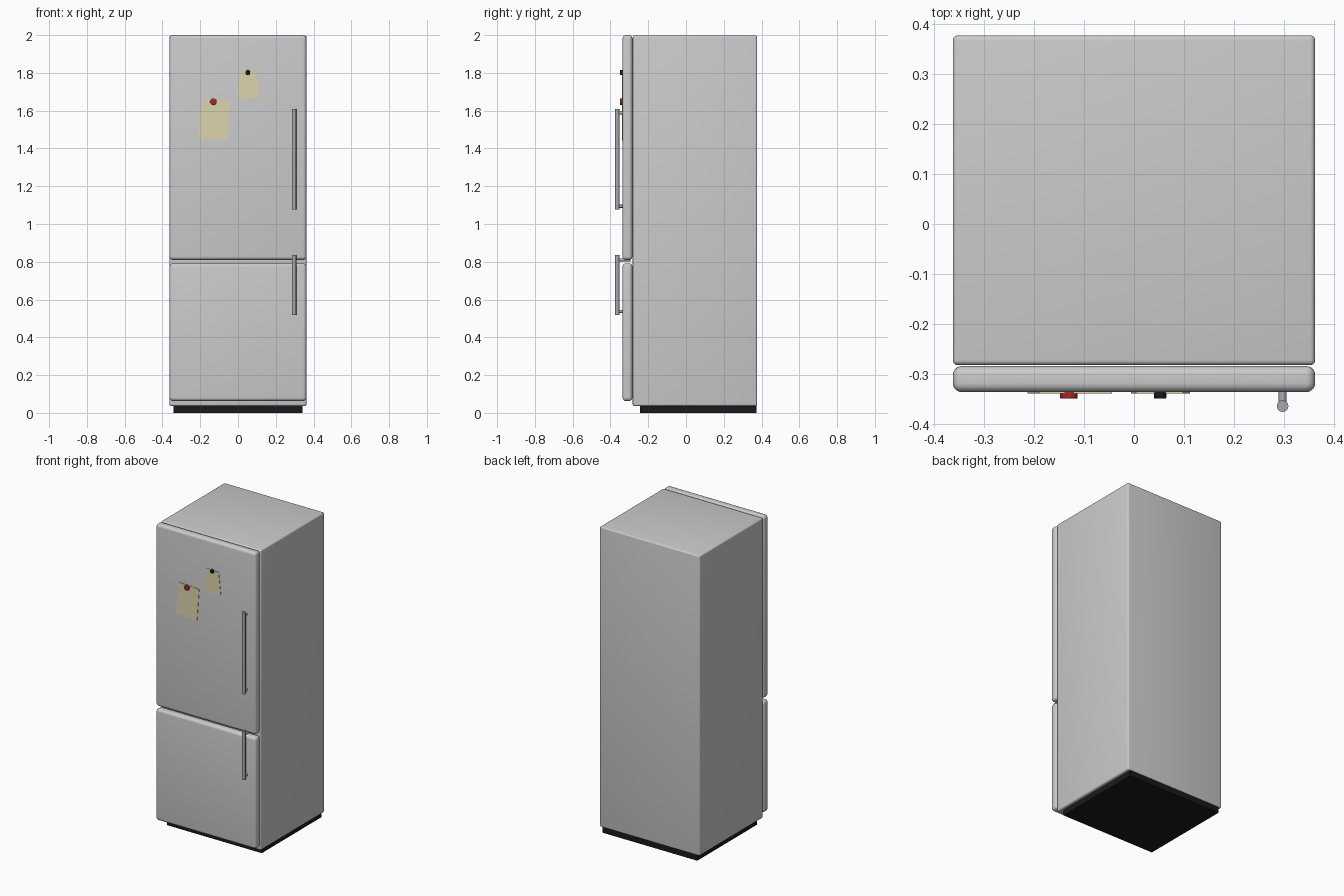
import bpy, bmesh, math
from mathutils import Vector

if "Cube" in bpy.data.objects:
    bpy.data.objects.remove(bpy.data.objects["Cube"])


def material(name, rgb):
    m = bpy.data.materials.new(name)
    m.diffuse_color = (*rgb, 1)
    m.use_nodes = True
    m.node_tree.nodes["Principled BSDF"].inputs["Base Color"].default_value = m.diffuse_color
    return m


BLACK = material("black", (0.01, 0.01, 0.01))
STEEL = material("steel", (0.4, 0.4, 0.43))
PAPER = material("paper", (0.72, 0.66, 0.42))
RED = material("red", (0.4, 0.02, 0.02))


def finish(bm, name, mat=None):
    bmesh.ops.recalc_face_normals(bm, faces=bm.faces)
    me = bpy.data.meshes.new(name)
    bm.to_mesh(me)
    bm.free()
    ob = bpy.data.objects.new(name, me)
    bpy.context.collection.objects.link(ob)
    if mat:
        me.materials.append(mat)
    bpy.ops.object.select_all(action='DESELECT')
    ob.select_set(True)
    bpy.context.view_layer.objects.active = ob
    bpy.ops.object.shade_smooth_by_angle(angle=math.radians(35))
    return ob


def box(name, lo, hi, bevel, segments=4, mat=None):
    lo, hi = Vector(lo), Vector(hi)
    bm = bmesh.new()
    bmesh.ops.create_cube(bm, size=1)
    bmesh.ops.scale(bm, vec=hi - lo, verts=bm.verts)
    bmesh.ops.translate(bm, vec=(lo + hi) / 2, verts=bm.verts)
    if bevel:
        bmesh.ops.bevel(bm, geom=bm.edges[:], offset=bevel, segments=segments,
                        profile=0.5, affect='EDGES')
    return finish(bm, name, mat)


def rod(name, a, b, r, mat, bevel=0):
    a, b = Vector(a), Vector(b)
    bm = bmesh.new()
    bmesh.ops.create_cone(bm, cap_ends=True, segments=24, radius1=r, radius2=r,
                          depth=(b - a).length)
    if bevel:
        rims = [e for e in bm.edges if abs(e.verts[0].co.z - e.verts[1].co.z) < 1e-5]
        bmesh.ops.bevel(bm, geom=rims, offset=bevel, segments=2, profile=0.5,
                        affect='EDGES')
    q = Vector((0, 0, 1)).rotation_difference(b - a)
    for v in bm.verts:
        v.co = q @ v.co + (a + b) / 2
    return finish(bm, name, mat)


def note(name, corners):
    bm = bmesh.new()
    face = bm.faces.new([bm.verts.new((x, -0.3385, z)) for x, z in corners])
    out = bmesh.ops.extrude_face_region(bm, geom=[face])
    moved = [g for g in out["geom"] if isinstance(g, bmesh.types.BMVert)]
    bmesh.ops.translate(bm, vec=(0, 0.0035, 0), verts=moved)
    return finish(bm, name, PAPER)


W = 0.362
# Plinth and cabinet
box("plinth", (-0.342, -0.243, 0), (0.342, 0.372, 0.06), 0, mat=BLACK)
box("cabinet", (-W, -0.282, 0.036), (W, 0.377, 1.998), 0.01)

# Doors
box("freezer_door", (-W, -0.336, 0.063), (W, -0.284, 0.792), 0.018, 5)
box("fridge_door", (-W, -0.336, 0.81), (W, -0.284, 2.0), 0.018, 5)

# Handles: vertical bar with two posts reaching the door
HX, HY = 0.297, -0.364
for name, z0, z1, p0, p1 in (("fridge_handle", 1.077, 1.608, 1.094, 1.587),
                             ("freezer_handle", 0.517, 0.835, 0.537, 0.81)):
    rod(name + "_bar", (HX, HY, z0), (HX, HY, z1), 0.0115, STEEL)
    for i, z in enumerate((p0, p1)):
        rod(f"{name}_post_{i + 1}", (HX, HY, z), (HX, -0.295, z), 0.008, STEEL)

# Paper notes and their magnets
note("large_note", [(-0.19, 1.665), (-0.044, 1.657), (-0.06, 1.443), (-0.213, 1.454)])
note("small_note", [(0.004, 1.81), (0.098, 1.806), (0.112, 1.666), (-0.006, 1.662)])
for name, x, z, r, mat in (("red_magnet", -0.13, 1.647, 0.0175, RED),
                           ("black_magnet", 0.052, 1.802, 0.0125, BLACK)):
    rod(name, (x, -0.333, z), (x, -0.349, z), r, mat, 0.002)
